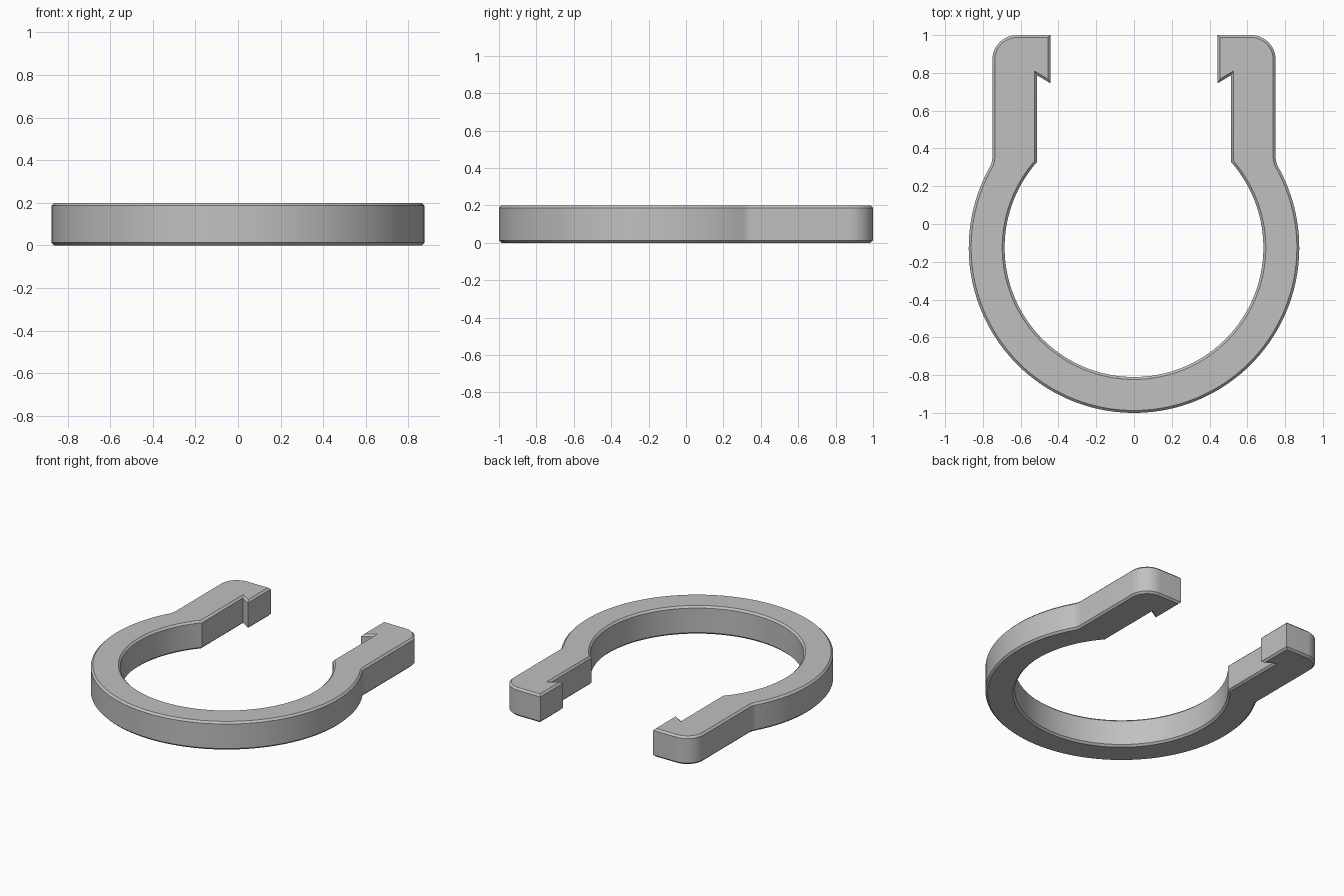
import bpy
import bmesh
from math import sqrt, atan2, asin, acos, cos, sin, pi, radians

cube = bpy.data.objects.get("Cube")
if cube:
    bpy.data.objects.remove(cube)

# Main dimensions
HEIGHT, CHAMFER = 0.2, 0.013
RING_Y, OUTER_R, INNER_R = -0.125, 0.875, 0.685
ARM_OUT, ARM_IN, HOOK_IN = 0.75, 0.513, 0.443
FILLET, CORNER = 0.1, 0.13


def arc(cx, cy, r, start, end, steps):
    angles = [start + (end - start) * i / steps for i in range(steps + 1)]
    return [(cx + r * cos(a), cy + r * sin(a)) for a in angles]


# Half outline: outer ring, fillet into the arm, rounded tip, hook, inner ring
fillet_x = ARM_OUT + FILLET
fillet_dy = sqrt((OUTER_R + FILLET) ** 2 - fillet_x ** 2)
join = atan2(fillet_dy, fillet_x)
half = arc(0, RING_Y, OUTER_R, -pi / 2, join, 56)
half += arc(fillet_x, RING_Y + fillet_dy, FILLET, pi + join, pi, 6)[1:]
half += arc(ARM_OUT - CORNER, 1 - CORNER, CORNER, 0, pi / 2, 12)
half += [(HOOK_IN, 1), (HOOK_IN, 0.745), (ARM_IN, 0.787)]
half += arc(0, RING_Y, INNER_R, acos(ARM_IN / INNER_R), -pi / 2, 56)

# Mirror the half into a closed outline
outline = half + [(-x, y) for x, y in reversed(half) if x > 0.0001]

# Extrude the outline and chamfer its top and bottom rims
bm = bmesh.new()
base = bm.faces.new([bm.verts.new((x, y, 0)) for x, y in outline])
top = bmesh.ops.extrude_face_region(bm, geom=[base], use_keep_orig=True)
bmesh.ops.translate(bm, vec=(0, 0, HEIGHT),
                    verts=[v for v in top["geom"] if isinstance(v, bmesh.types.BMVert)])
bmesh.ops.recalc_face_normals(bm, faces=bm.faces[:])
rims = [e for e in bm.edges if abs(e.verts[0].co.z - e.verts[1].co.z) < 0.001]
bmesh.ops.bevel(bm, geom=rims, offset=CHAMFER, segments=1, affect='EDGES',
                clamp_overlap=False)
bmesh.ops.recalc_face_normals(bm, faces=bm.faces[:])
mesh = bpy.data.meshes.new("snap_clip")
bm.to_mesh(mesh)
bm.free()

# Plain grey material
grey = bpy.data.materials.new("plain_grey")
grey.use_nodes = True
colour = (0.53, 0.53, 0.53, 1)
grey.diffuse_color = colour
grey.node_tree.nodes["Principled BSDF"].inputs["Base Color"].default_value = colour
mesh.materials.append(grey)

clip = bpy.data.objects.new("snap_clip", mesh)
bpy.context.collection.objects.link(clip)
bpy.ops.object.select_all(action='DESELECT')
clip.select_set(True)
bpy.context.view_layer.objects.active = clip
bpy.ops.object.shade_smooth_by_angle(angle=radians(30))
